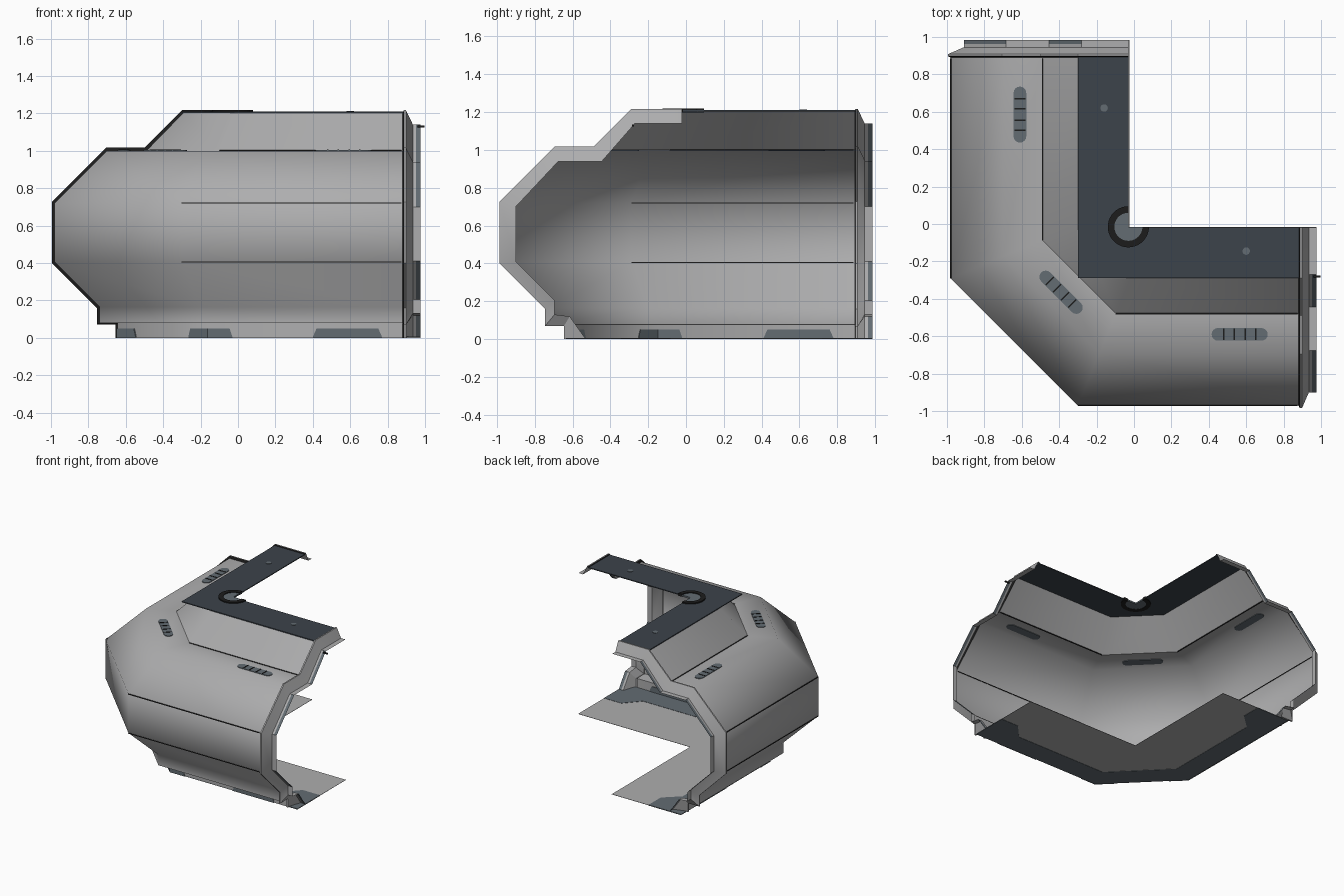
import bpy, bmesh, math

if "Cube" in bpy.data.objects:
    bpy.data.objects.remove(bpy.data.objects["Cube"])

def material(name, rgb):
    m = bpy.data.materials.new(name)
    m.diffuse_color = (*rgb, 1)
    m.use_nodes = True
    m.node_tree.nodes["Principled BSDF"].inputs["Base Color"].default_value = m.diffuse_color
    return m

GREY = material("light_grey", (0.42, 0.42, 0.425))
MID = material("blue_grey", (0.125, 0.15, 0.17))
SLATE = material("dark_slate", (0.045, 0.056, 0.07))
BLACK = material("near_black", (0.012, 0.012, 0.012))

def finish(name, bm, mats, angle=None):
    me = bpy.data.meshes.new(name)
    bm.to_mesh(me)
    bm.free()
    ob = bpy.data.objects.new(name, me)
    bpy.context.collection.objects.link(ob)
    for m in mats:
        me.materials.append(m)
    if angle:
        bpy.ops.object.select_all(action='DESELECT')
        ob.select_set(True)
        bpy.context.view_layer.objects.active = ob
        bpy.ops.object.shade_smooth_by_angle(angle=math.radians(angle))
    return ob

def grid(name, rows, mats, rule=lambda r, c: 0, angle=None):
    """Skin a list of equal-length rows of points."""
    bm = bmesh.new()
    vs = [[bm.verts.new(p) for p in row] for row in rows]
    for r in range(len(rows) - 1):
        for c in range(len(rows[0]) - 1):
            f = bm.faces.new((vs[r][c], vs[r][c+1], vs[r+1][c+1], vs[r+1][c]))
            f.material_index = rule(r, c)
    return finish(name, bm, mats, angle)

def prism(name, outline, z0, z1, mat):
    bm = bmesh.new()
    f = bm.faces.new([bm.verts.new((x, y, z0)) for x, y in outline])
    ext = bmesh.ops.extrude_face_region(bm, geom=[f])
    for v in ext["geom"]:
        if isinstance(v, bmesh.types.BMVert):
            v.co.z = z1
    bmesh.ops.recalc_face_normals(bm, faces=bm.faces[:])
    return finish(name, bm, [mat])

# Plan geometry: o is the distance inward from the outer wall
def mir(p):
    return (p[1] - 0.01, p[0] + 0.01, *p[2:])

def arm(o, y, *z):
    return (-0.98 + o, y, *z)

def miter(o, *z):
    return (-0.98 + o, -0.29 + 0.4142 * o, *z)

def mir_rows(rows):
    return [[mir(p) for p in row] for row in reversed(rows)]

def along_corner(profile, end=0.893):
    half = [[arm(o, end, z) for o, z in profile], [miter(o, z) for o, z in profile]]
    return half + mir_rows(half)

BODY = [(.95, 1.205), (.69, 1.205), (.49, 1.0), (.28, 1.0), (0, .72), (0, .405),
        (.24, .165), (.24, .08), (.335, .078), (.335, 0)]
RIDGE = [(.95, 1.217), (.68, 1.217), (.48, 1.017), (.275, 1.017), (-.015, .727), (-.015, .4),
         (.225, .16), (.225, .07), (.325, .07), (.325, 0)]
INNER = [(.95, 1.14), (.70, 1.14), (.525, .94), (.295, .94), (.07, .70), (.07, .41),
         (.275, .205), (.275, .13), (.355, .12), (.44, 0)]

# Walls
grid("roof_slope", along_corner(BODY[1:3]), [GREY], angle=50)
grid("outer_shell", along_corner(BODY[2:8]), [GREY], angle=50)
grid("base_skirt", along_corner(BODY[7:]), [GREY], angle=50)

# Roof plate with square corner
roof = [(-.30, .9), (-.03, .9), (-.03, -.02), (.89, -.02), (.89, -.29), (-.30, -.29)]
prism("roof_plate", roof, 1.203, 1.210, SLATE)

# Floor sheet and its darker border, wider at the ends
o = .335
edge = [arm(o, .985), miter(o), mir(miter(o)), mir(arm(o, .985))]
prism("floor", edge + [(.975, -.015), (-.025, -.015), (-.025, .985)], 0.002, 0.004, GREY)
w = o + .17
half = [arm(o + .29, .985), arm(o + .29, .83), arm(w, .72), miter(w)]
prism("floor_border", edge + [mir(p) for p in half] + half[::-1], 0, 0.006, MID)

# End collars: dark seam, raised ridge, step in, tabs on the slanted facets
stations = [(.985, INNER), (.962, INNER), (.945, INNER), (.908, RIDGE), (.897, RIDGE), (.89, BODY)]
rows = [[arm(a, y, z) for a, z in prof] for y, prof in stations]
TABS = (1, 3, 5, 8)
def collar_rule(r, c):
    return 2 if r == 4 else 1 if r == 0 and c in TABS else 0
grid("collar_left", rows, [GREY, MID, BLACK], collar_rule, 30)
grid("collar_right", mir_rows(rows), [GREY, MID, BLACK],
     lambda r, c: collar_rule(4 - r, c), 30)

# Thin seams along the arms
for i, (a, z) in enumerate([(.49, 1.0), (0, .72), (0, .405)]):
    d = .003
    box = [(a + d, z + d), (a - d, z + d), (a - d, z - d), (a + d, z - d), (a + d, z + d)]
    rows = [[arm(p, .885, q) for p, q in box], [miter(p, q) for p, q in box]]
    grid(f"seam_left_{i}", rows, [BLACK])
    grid(f"seam_right_{i}", mir_rows(rows), [BLACK])

# Trapezoid patches on the skirt
def patch(name, places):
    """places: functions giving a plan point, with the height there."""
    rows = []
    for f, h in places:
        rows.append([(*f(a), z) for a, z in
                     [(.340, 0), (.340, h), (.330, h), (.330, 0)]])
    grid(name + "_left", rows, [MID])
    grid(name + "_right", mir_rows(rows), [MID])

def on_diagonal(t):
    def f(a):
        p, q = miter(a), mir(miter(a))
        return (p[0] + (q[0] - p[0]) * t, p[1] + (q[1] - p[1]) * t)
    return f

def on_arm(y):
    return lambda a: arm(a, y)

patch("skirt_patch", [(on_arm(.78), .005), (on_arm(.76), .05), (on_arm(.43), .05), (on_arm(.41), .005)])
patch("corner_patch", [(on_arm(-.02), .005), (on_arm(-.035), .05), (miter, .05),
                       (on_diagonal(.19), .05), (on_diagonal(.21), .005)])

# Capsule-shaped lamps with dark bands on the shoulder
def lamp(name, cx, cy, ang, length=.30, r=.034):
    ca, sa = math.cos(ang), math.sin(ang)
    def place(x, y):
        return (cx + x * ca - y * sa, cy + x * sa + y * ca)
    pts = []
    for side in (1, -1):
        for k in range(9):
            t = -math.pi / 2 + math.pi * k / 8
            pts.append(place(side * (length / 2 - r + r * math.cos(t)), side * r * math.sin(t)))
    prism(name, pts, .9955, 1.0045, MID)
    for j, x in enumerate((-.085, -.03, .03, .085)):
        band = [place(x + u, v) for u, v in ((-.004, -.03), (.004, -.03), (.004, .03), (-.004, .03))]
        prism(f"{name}_band_{j}", band, 1.003, 1.007, BLACK)

lamp("lamp_left", -.61, .585, math.pi / 2)
lamp("lamp_right", .565, -.59, 0)
lamp("lamp_corner", -.39, -.365, -math.pi / 4)

# Three-quarter ring and disc at the inner corner
def arc(r, n=30):
    return [(-.03 + r * math.cos(t), -.015 + r * math.sin(t))
            for t in (math.pi / 2 + 1.5 * math.pi * k / n for k in range(n + 1))]
prism("corner_ring", arc(.11) + arc(.075)[::-1], 1.198, 1.219, BLACK)
prism("corner_disc", arc(.075) + [(-.03, -.015)], 1.200, 1.213, MID)

# Roof studs
for i, p in enumerate([(-.16, .62), (.60, -.145)]):
    prism(f"roof_stud_{i}", [(p[0] + .02 * math.cos(k * math.pi / 8), p[1] + .02 * math.sin(k * math.pi / 8))
                             for k in range(16)], 1.208, 1.213, MID)

# Small end pin
prism("end_pin", [(.96, -.285), (.998, -.285), (.998, -.275), (.96, -.275)], 1.125, 1.135, BLACK)
